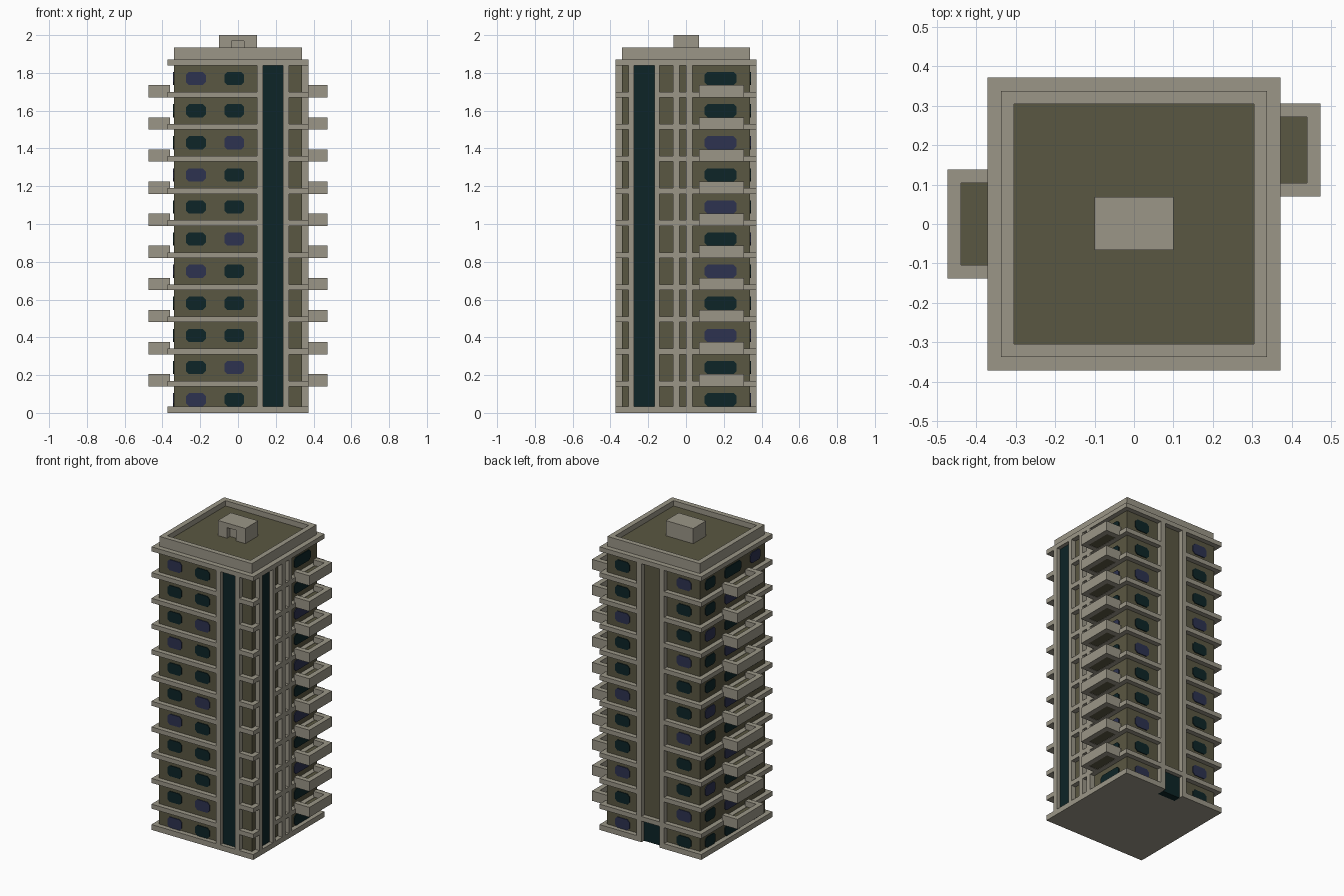
import bpy, bmesh, math
from mathutils import Matrix, Vector

cube = bpy.data.objects.get("Cube")
if cube:
    bpy.data.objects.remove(cube, do_unlink=True)


def material(name, rgb):
    m = bpy.data.materials.new(name)
    m.diffuse_color = (*rgb, 1)
    m.use_nodes = True
    bsdf = next(n for n in m.node_tree.nodes if n.type == 'BSDF_PRINCIPLED')
    bsdf.inputs["Base Color"].default_value = (*rgb, 1)
    return m


STONE = material("pale_stone", (0.328, 0.305, 0.242))
WALL = material("olive_wall", (0.102, 0.095, 0.054))
DARK = material("dark_glass", (0.004, 0.018, 0.020))
BLUE = material("blue_glass", (0.026, 0.032, 0.080))

FLOORS, STEP = 11, 0.17          # storeys and storey height
WALL_R, EDGE = 0.34, 0.372       # half width of the walls and of the ledges
SIDES = {"front": 0, "right": 1, "back": 2, "left": 3}


def finish(name, bm, mat):
    bmesh.ops.recalc_face_normals(bm, faces=bm.faces)
    me = bpy.data.meshes.new(name)
    bm.to_mesh(me)
    bm.free()
    me.materials.append(mat)
    ob = bpy.data.objects.new(name, me)
    bpy.context.collection.objects.link(ob)
    return ob


def add_box(bm, x0, x1, y0, y1, z0, z1, side="front"):
    """Box given for the front side, turned to another side if asked."""
    size = Matrix.Diagonal((x1 - x0, y1 - y0, z1 - z0, 1))
    move = Matrix.Translation(((x0 + x1) / 2, (y0 + y1) / 2, (z0 + z1) / 2))
    turn = Matrix.Rotation(SIDES[side] * math.pi / 2, 4, 'Z')
    bmesh.ops.create_cube(bm, size=1, matrix=turn @ move @ size)


def boxes(name, mat, items):
    bm = bmesh.new()
    for it in items:
        add_box(bm, *it)
    return finish(name, bm, mat)


def add_window(bm, u, z, w, h, side):
    """Thin plate with clipped corners on a wall."""
    c, a, b = 0.016, w / 2, h / 2
    pts = [(-a + c, -b), (a - c, -b), (a, -b + c), (a, b - c),
           (a - c, b), (-a + c, b), (-a, b - c), (-a, -b + c)]
    turn = Matrix.Rotation(SIDES[side] * math.pi / 2, 4, 'Z')
    vs = [bm.verts.new(turn @ Vector((u + p, -WALL_R + 0.002, z + q))) for p, q in pts]
    face = bm.faces.new(vs)
    out = bmesh.ops.extrude_face_region(bm, geom=[face])["geom"]
    push = turn @ Vector((0, -0.007, 0))
    bmesh.ops.translate(bm, vec=push, verts=[v for v in out if isinstance(v, bmesh.types.BMVert)])


# Main tower walls
boxes("tower_walls", WALL, [(-WALL_R, WALL_R, -WALL_R, WALL_R, 0.01, 1.86)])

# Base slab, notched at the back entrance
boxes("base_slab", STONE, [
    (-EDGE, EDGE, -EDGE, 0.31, 0, 0.035),
    (-EDGE, -0.065, 0.31, EDGE, 0, 0.035),
    (0.065, EDGE, 0.31, EDGE, 0, 0.035)])

# Top slab
TOP = 0.14 + STEP * 10
boxes("top_slab", STONE, [(-EDGE, EDGE, -EDGE, EDGE, TOP, TOP + 0.03)])

# Floor ledges, broken where the tall strips run
ledge_runs = {
    "front": [(-EDGE, 0.10), (0.27, EDGE)],
    "right": [(-EDGE, -0.305), (-0.14, -0.07), (-0.035, 0.0), (0.035, EDGE)],
    "back": [(-EDGE, -0.10), (0.10, EDGE)],
    "left": [(-EDGE, EDGE)],
}
ledges = []
for k in range(FLOORS - 1):
    z = 0.14 + STEP * k
    for side, runs in ledge_runs.items():
        ledges += [(a, b, -EDGE, -0.32, z, z + 0.03, side) for a, b in runs]
boxes("floor_ledges", STONE, ledges)

# Tall pillars
pillar_runs = {
    "front": [(0.10, 0.132), (0.238, 0.27)],
    "right": [(-0.305, -0.275), (-0.168, -0.14), (-0.07, -0.035), (0.0, 0.035)],
    "back": [(-0.10, -0.065), (0.065, 0.10)],
}
boxes("pillars", STONE, [(a, b, -EDGE, -0.32, 0.02, TOP + 0.01, s)
                         for s, runs in pillar_runs.items() for a, b in runs])

# Tall glazed strips
boxes("glass_strips", DARK, [
    (0.132, 0.238, -0.347, -0.33, 0.03, TOP + 0.005, "front"),
    (-0.275, -0.168, -0.347, -0.33, 0.03, TOP + 0.005, "right")])

# Back entrance
boxes("entrance_door", DARK, [(-0.065, 0.065, -0.346, -0.30, 0, 0.14, "back")])
boxes("entrance_lintel", STONE, [(-0.07, 0.07, -EDGE, -0.32, 0.14, 0.17, "back")])

# Windows: (side, position, width, storeys with blue glass)
columns = [
    ("front", -0.223, 0.105, {0, 4, 7, 10}),
    ("front", -0.02, 0.105, {1, 5, 8}),
    ("right", 0.183, 0.17, {2, 4, 6, 8}),
    ("back", -0.225, 0.105, {0, 2, 5, 8}),
    ("back", 0.225, 0.105, {1, 4, 7, 10}),
    ("left", -0.235, 0.105, {2, 5, 8}),
    ("left", 0.0, 0.17, {1, 3, 5, 7, 9}),
    ("left", 0.235, 0.105, {0, 4, 7, 10}),
]
for label, mat in (("dark", DARK), ("blue", BLUE)):
    bm = bmesh.new()
    for side, u, w, blue in columns:
        for k in range(FLOORS):
            if (k in blue) == (label == "blue"):
                add_window(bm, u, 0.07 + STEP * k, w, 0.07, side)
    finish(label + "_windows", bm, mat)

# Balconies: walled trays on the right and left sides
T = 0.034
for side, a, b in (("right", 0.07, 0.306), ("left", -0.138, 0.138)):
    walls, floors = [], []
    for k in range(FLOORS - 1):
        z0 = 0.14 + STEP * k
        z1 = z0 + 0.065
        out = -0.473
        walls += [(a, b, out, out + T, z0, z1, side),
                  (a, a + T, out + T, -0.36, z0, z1, side),
                  (b - T, b, out + T, -0.36, z0, z1, side)]
        floors.append((a + T, b - T, out + T, -0.365, z0 + 0.002, z0 + 0.028, side))
    boxes(side + "_balcony_walls", STONE, walls)
    boxes(side + "_balcony_floors", WALL, floors)

# Roof parapet and deck
R, I = 0.338, 0.304
boxes("roof_parapet", STONE, [(-R, R, -R, -I, TOP + 0.02, 1.935, s) for s in ("front", "back")]
      + [(-I, I, -R, -I, TOP + 0.02, 1.935, s) for s in ("left", "right")])
boxes("roof_deck", WALL, [(-I, I, -I, I, TOP + 0.02, 1.90)])

# Roof hut with a recessed doorway
boxes("roof_hut", STONE, [
    (-0.10, 0.10, -0.035, 0.068, 1.89, 2.0),
    (-0.10, -0.034, -0.066, -0.035, 1.89, 2.0),
    (0.032, 0.10, -0.066, -0.035, 1.89, 2.0),
    (-0.034, 0.032, -0.066, -0.035, 1.97, 2.0)])
